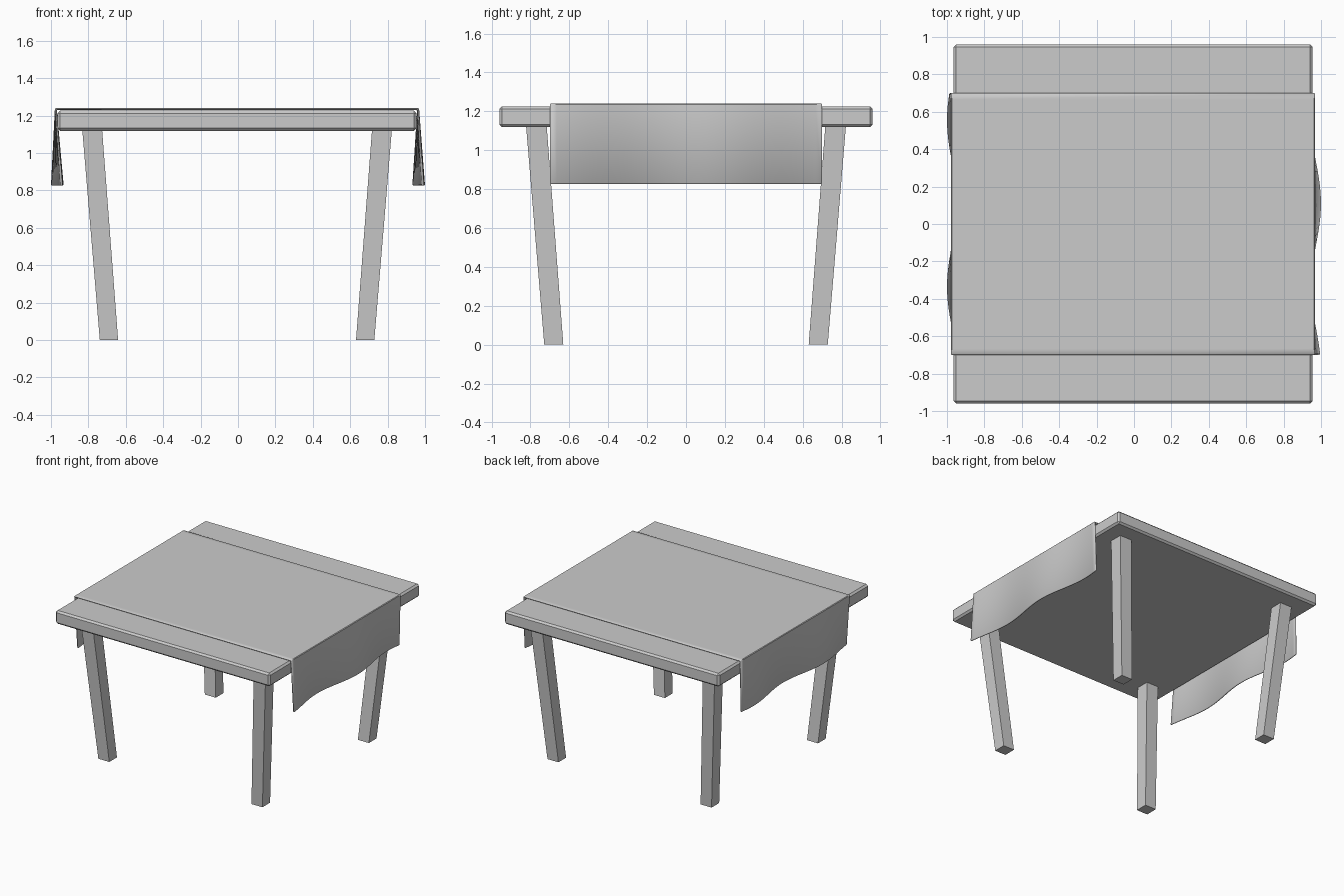
import bpy, bmesh, math

if "Cube" in bpy.data.objects:
    bpy.data.objects.remove(bpy.data.objects["Cube"])

CX = -0.005  # tabletop and legs sit slightly left of centre


def make_object(name, bm):
    bmesh.ops.recalc_face_normals(bm, faces=bm.faces)
    mesh = bpy.data.meshes.new(name)
    bm.to_mesh(mesh)
    bm.free()
    obj = bpy.data.objects.new(name, mesh)
    bpy.context.collection.objects.link(obj)
    return obj


def add_bevel(obj, width):
    mod = obj.modifiers.new("Bevel", 'BEVEL')
    mod.width = width
    mod.segments = 1
    mod.limit_method = 'ANGLE'
    mod.angle_limit = math.radians(40)


# Tabletop slab
bm = bmesh.new()
bmesh.ops.create_cube(bm, size=1)
for v in bm.verts:
    v.co = (CX + v.co.x * 1.92, v.co.y * 1.92, 1.1725 + v.co.z * 0.107)
add_bevel(make_object("tabletop", bm), 0.014)

# Four splayed legs, with level feet
for sx, side in ((-1, "left"), (1, "right")):
    for sy, end in ((-1, "front"), (1, "back")):
        bm = bmesh.new()
        bmesh.ops.create_cube(bm, size=2)
        for v in bm.verts:
            top = v.co.z > 0
            centre, half, z = (0.775, 0.053, 1.13) if top else (0.685, 0.049, 0)
            v.co = (CX + sx * centre + v.co.x * half,
                    sy * (centre - 0.005) + v.co.y * half, z)
        make_object(f"{end}_{side}_leg", bm)

# Tablecloth: flat across the top, rippling towards the hem on both sides
N = 40
PERIOD = 0.89
bm = bmesh.new()
rows = []
for i in range(N + 1):
    y = -0.70 + 1.40 * i / N
    ripple = 0.027 * math.cos(2 * math.pi * (y - 0.11) / PERIOD)
    profile = [(-0.973 + ripple, 0.826), (-0.979, 1.241),
               (0.968, 1.241), (0.973 + ripple, 0.826)]
    rows.append([bm.verts.new((x, y, z)) for x, z in profile])
for a, b in zip(rows, rows[1:]):
    for j in range(3):
        bm.faces.new((a[j], a[j + 1], b[j + 1], b[j]))
cloth = make_object("tablecloth", bm)
if cloth.data.polygons[1].normal.z < 0:
    cloth.data.flip_normals()
solid = cloth.modifiers.new("Thickness", 'SOLIDIFY')
solid.thickness = 0.014
solid.offset = -1
add_bevel(cloth, 0.006)
bpy.ops.object.select_all(action='DESELECT')
cloth.select_set(True)
bpy.context.view_layer.objects.active = cloth
bpy.ops.object.shade_smooth_by_angle(angle=math.radians(30))
